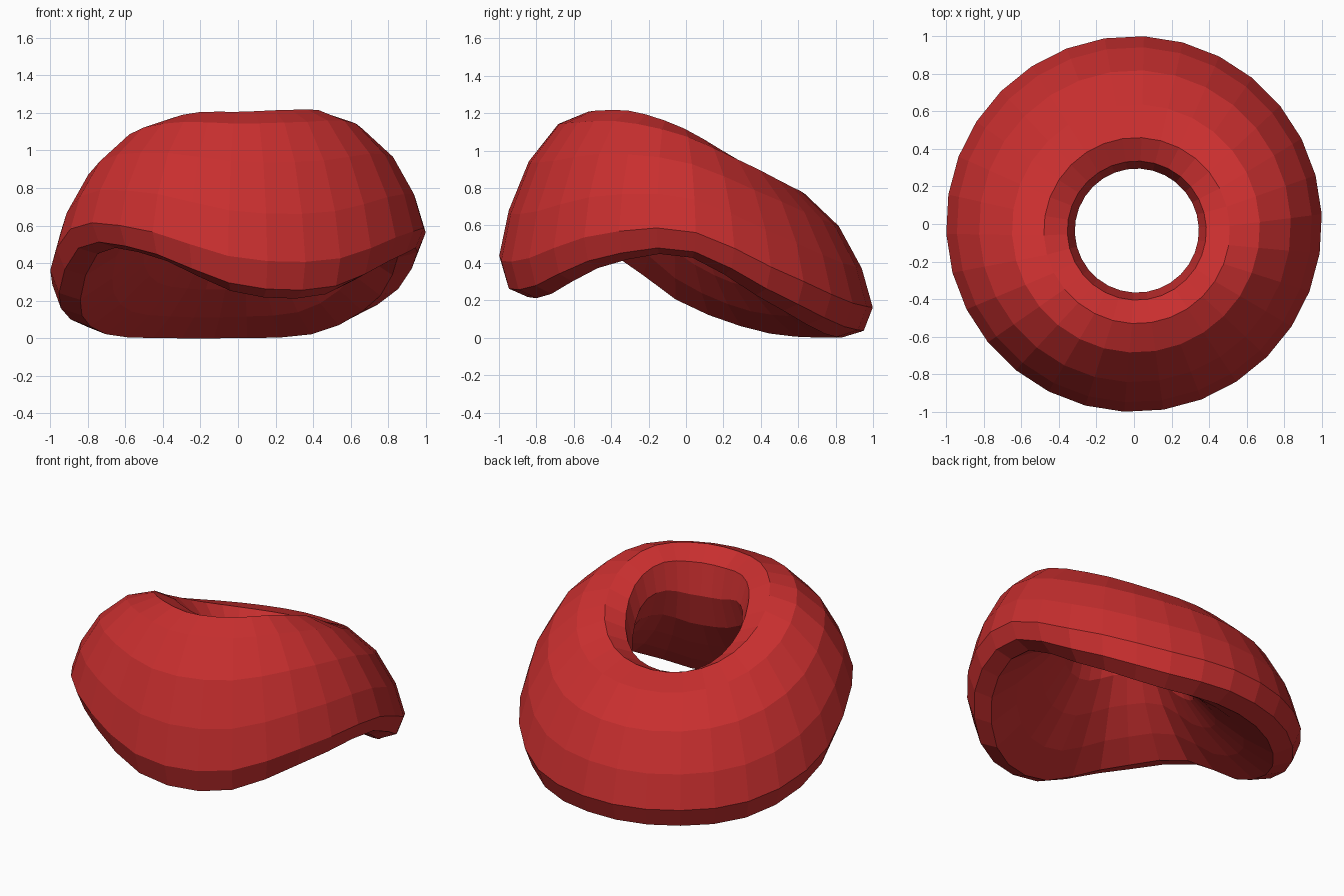
import bpy, bmesh, math

if "Cube" in bpy.data.objects:
    bpy.data.objects.remove(bpy.data.objects["Cube"])

SEGMENTS = 30

# Heights of the lower lip and upper rim, every 30 degrees from +x
LIP = [.44, .205, .03, .0, .0, .03, .18, .465, .425, .24, .225, .385]
RIM = [1.13, .99, .87, .82, .82, .88, 1.0, 1.14, 1.2, 1.205, 1.215, 1.21]

# Closed section: radius, fraction of the way from lip to rim.
# Domed outside, then the hole flares like a trumpet down to the lip.
PROFILE = [(.845, 0), (.955, .045), (1, .195), (.945, .45), (.83, .725), (.66, .935), (.495, 1),
           (.37, .93), (.33, .73), (.39, .51), (.52, .32), (.68, .14)]


def wave(samples, angle):
    """Periodic smooth interpolation of evenly spaced samples."""
    n = len(samples)
    t = angle / math.tau * n
    i = int(math.floor(t))
    t -= i
    a, b, c, d = (samples[(i + k) % n] for k in (-1, 0, 1, 2))
    return b + .5 * t * (c - a + t * (2 * a - 5 * b + 4 * c - d + t * (3 * (b - c) + d - a)))


# Wavy domed ring swept around the hole
bm = bmesh.new()
rings = []
for s in range(SEGMENTS):
    a = math.tau * (s + .25) / SEGMENTS
    low, high = wave(LIP, a), wave(RIM, a)
    ring = []
    for r, f in PROFILE:
        shift = min(1, 2 * (1 - r))  # hole sits slightly forward
        ring.append(bm.verts.new((r * math.cos(a) + .015 * shift,
                                  r * math.sin(a) - .035 * shift,
                                  max(0, low + (high - low) * f))))
    rings.append(ring)

for s in range(SEGMENTS):
    p, q = rings[s], rings[(s + 1) % SEGMENTS]
    for k in range(len(PROFILE)):
        m = (k + 1) % len(PROFILE)
        bm.faces.new((p[k], q[k], q[m], p[m]))
bmesh.ops.recalc_face_normals(bm, faces=bm.faces)

mesh = bpy.data.meshes.new("wavy_ring_shell")
bm.to_mesh(mesh)
bm.free()
shell = bpy.data.objects.new("wavy_ring_shell", mesh)
bpy.context.collection.objects.link(shell)

red = bpy.data.materials.new("red")
red.diffuse_color = (.58, .028, .028, 1)
red.use_nodes = True
red.node_tree.nodes["Principled BSDF"].inputs["Base Color"].default_value = red.diffuse_color
mesh.materials.append(red)
